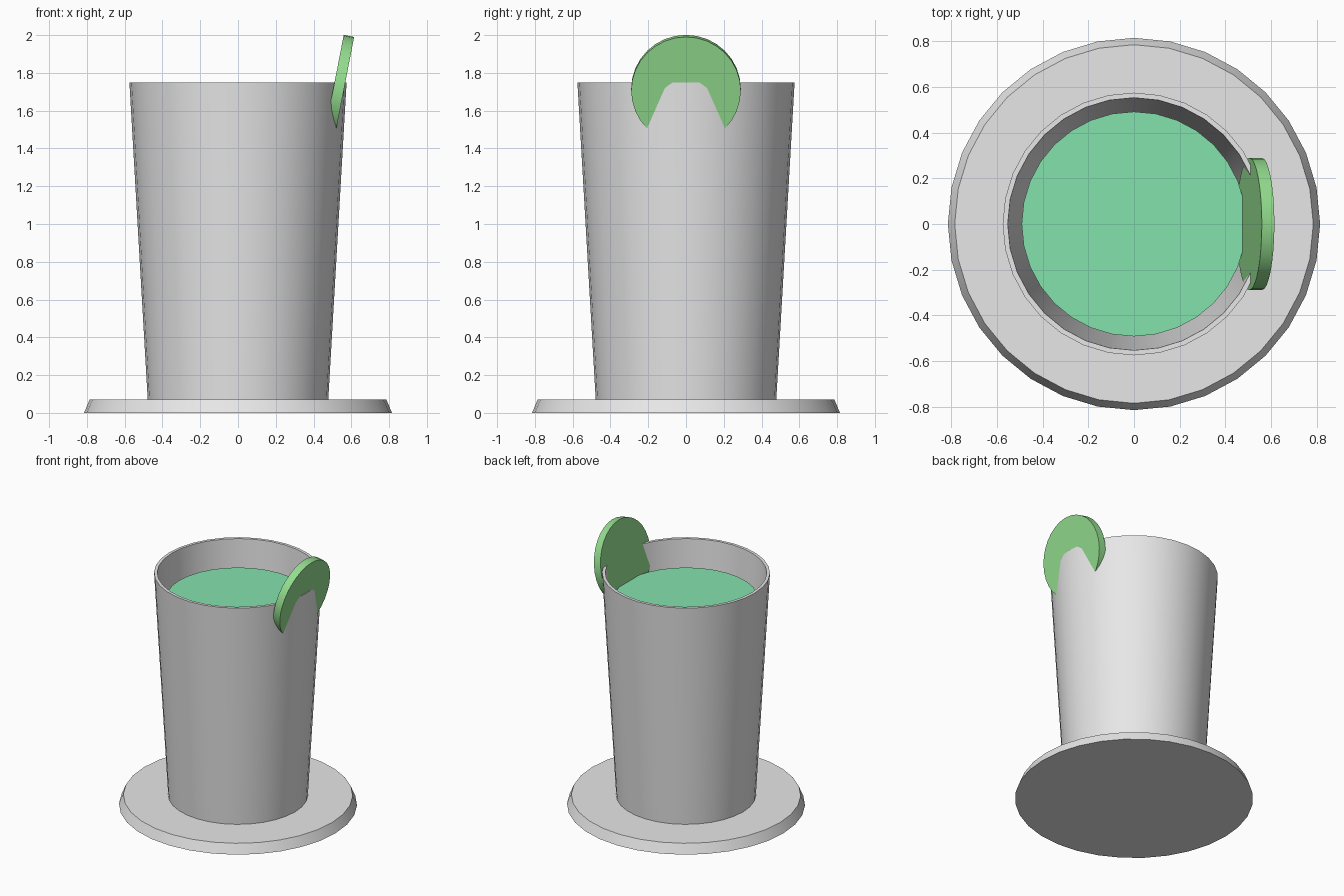
import bpy, bmesh, math

if "Cube" in bpy.data.objects:
    bpy.data.objects.remove(bpy.data.objects["Cube"])

SIDES = 32


def material(name, rgb):
    m = bpy.data.materials.new(name)
    m.diffuse_color = (*rgb, 1)
    m.use_nodes = True
    m.node_tree.nodes["Principled BSDF"].inputs["Base Color"].default_value = m.diffuse_color
    return m


GREY = material("pale grey", (0.8, 0.8, 0.8))
MINT = material("mint green", (0.235, 0.76, 0.42))
LIME = material("lime green", (0.29, 0.72, 0.27))


def lathe(name, profile, mat, closed=False):
    """Spin an (r, z) profile round z; open ends are capped."""
    bm = bmesh.new()
    rings = []
    for r, z in profile:
        rings.append([bm.verts.new((r * math.cos(2 * math.pi * i / SIDES),
                                    r * math.sin(2 * math.pi * i / SIDES), z))
                      for i in range(SIDES)])
    for a, b in zip(rings, rings[1:]):
        for i in range(SIDES):
            j = (i + 1) % SIDES
            bm.faces.new((a[i], a[j], b[j], b[i]))
    bm.faces.new(rings[0])
    bm.faces.new(rings[-1])
    bmesh.ops.recalc_face_normals(bm, faces=bm.faces)
    me = bpy.data.meshes.new(name)
    bm.to_mesh(me)
    bm.free()
    me.materials.append(mat)
    ob = bpy.data.objects.new(name, me)
    bpy.context.collection.objects.link(ob)
    bpy.ops.object.select_all(action='DESELECT')
    ob.select_set(True)
    bpy.context.view_layer.objects.active = ob
    bpy.ops.object.shade_smooth_by_angle(angle=math.radians(30))
    return ob


# Coaster with a sloped edge
lathe("coaster", [(0.815, 0), (0.785, 0.072)], GREY)

# Hollow tapered tumbler: outer wall, rim, inner wall, inner floor
lathe("tumbler", [(0.478, 0.07), (0.575, 1.75), (0.553, 1.75),
                  (0.455, 0.12)], GREY)

# Drink, standing just clear of the wall
lathe("drink", [(0.42, 0.13), (0.492, 1.56)], MINT)

# Citrus slice pushed over the rim, leaning outward
slice_ob = lathe("citrus_slice", [(0.29, -0.028), (0.29, 0.028)], LIME)
slice_ob.rotation_euler = (0, math.radians(90 + 11), 0)
slice_ob.location = (0.532, 0, 1.711)
